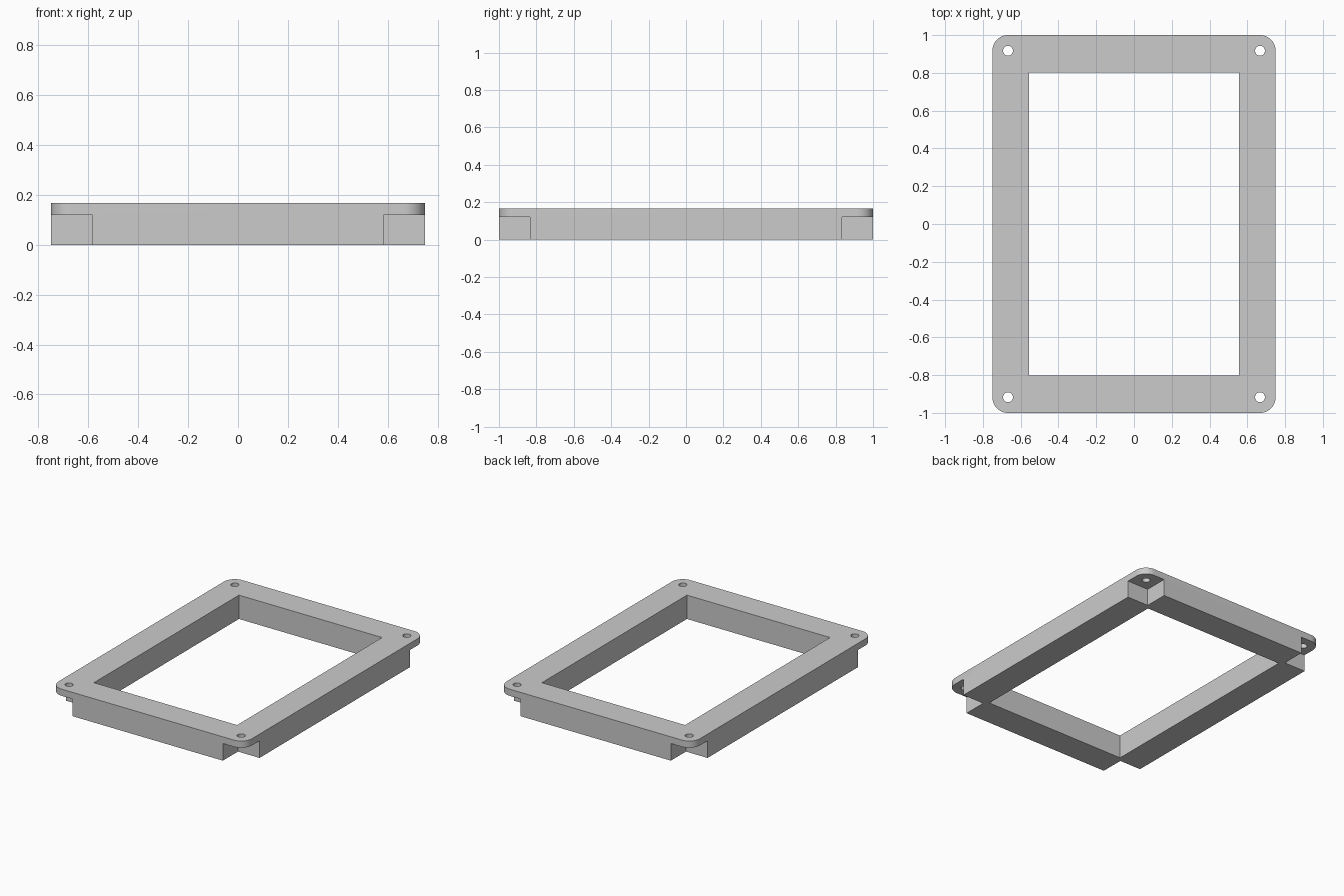
import bpy, bmesh, math
from mathutils import Matrix, Vector

if "Cube" in bpy.data.objects:
    bpy.data.objects.remove(bpy.data.objects["Cube"])

HALF_X, HALF_Y, HEIGHT = 0.75, 1.0, 0.167
WIN_X, WIN_Y = 0.555, 0.803
NOTCH, NOTCH_TOP = 0.167, 0.12
RADIUS, HOLE_R = 0.083, 0.026
CORNERS = [(sx, sy) for sx in (1, -1) for sy in (1, -1)]

grey = bpy.data.materials.new("plain grey")
grey.use_nodes = True
colour = (0.6, 0.6, 0.6, 1)
grey.diffuse_color = colour
grey.node_tree.nodes["Principled BSDF"].inputs["Base Color"].default_value = colour


def make_object(name, bm):
    bmesh.ops.recalc_face_normals(bm, faces=bm.faces)
    mesh = bpy.data.meshes.new(name)
    bm.to_mesh(mesh)
    bm.free()
    mesh.materials.append(grey)
    obj = bpy.data.objects.new(name, mesh)
    bpy.context.collection.objects.link(obj)
    return obj


def add_box(bm, low, high):
    low, high = Vector(low), Vector(high)
    matrix = Matrix.Translation((low + high) / 2) @ Matrix.Diagonal((*(high - low), 1))
    bmesh.ops.create_cube(bm, size=1, matrix=matrix)


# Frame body: rounded rectangle extruded upward
bm = bmesh.new()
outline = []
for i, (sx, sy) in enumerate([(1, 1), (-1, 1), (-1, -1), (1, -1)]):
    for step in range(13):
        a = math.pi / 2 * (i + step / 12)
        outline.append(bm.verts.new((sx * (HALF_X - RADIUS) + RADIUS * math.cos(a),
                                     sy * (HALF_Y - RADIUS) + RADIUS * math.sin(a), 0)))
base = bm.faces.new(outline)
top = bmesh.ops.extrude_face_region(bm, geom=[base])["geom"]
bmesh.ops.translate(bm, vec=(0, 0, HEIGHT),
                    verts=[v for v in top if isinstance(v, bmesh.types.BMVert)])
frame = make_object("frame", bm)

# Window and corner notch cutter
bm = bmesh.new()
add_box(bm, (-WIN_X, -WIN_Y, -0.1), (WIN_X, WIN_Y, 0.3))
for sx, sy in CORNERS:
    xs = sorted((sx * (HALF_X - NOTCH), sx * 0.9))
    ys = sorted((sy * (HALF_Y - NOTCH), sy * 1.2))
    add_box(bm, (xs[0], ys[0], -0.1), (xs[1], ys[1], NOTCH_TOP))
opening_cutter = make_object("opening_cutter", bm)

# Screw hole cutter
bm = bmesh.new()
for sx, sy in CORNERS:
    centre = (sx * (HALF_X - RADIUS), sy * (HALF_Y - RADIUS), 0.1)
    bmesh.ops.create_cone(bm, cap_ends=True, segments=32, radius1=HOLE_R, radius2=HOLE_R,
                          depth=0.4, matrix=Matrix.Translation(centre))
hole_cutter = make_object("hole_cutter", bm)

# Apply the cuts, then smooth the curved walls
bpy.ops.object.select_all(action="DESELECT")
frame.select_set(True)
bpy.context.view_layer.objects.active = frame
for cutter in (opening_cutter, hole_cutter):
    cutter.hide_render = True
    mod = frame.modifiers.new(cutter.name, "BOOLEAN")
    mod.operation = "DIFFERENCE"
    mod.solver = "EXACT"
    mod.object = cutter
    bpy.ops.object.modifier_apply(modifier=mod.name)
    bpy.data.objects.remove(cutter)
bpy.ops.object.shade_smooth_by_angle(angle=math.radians(30))
